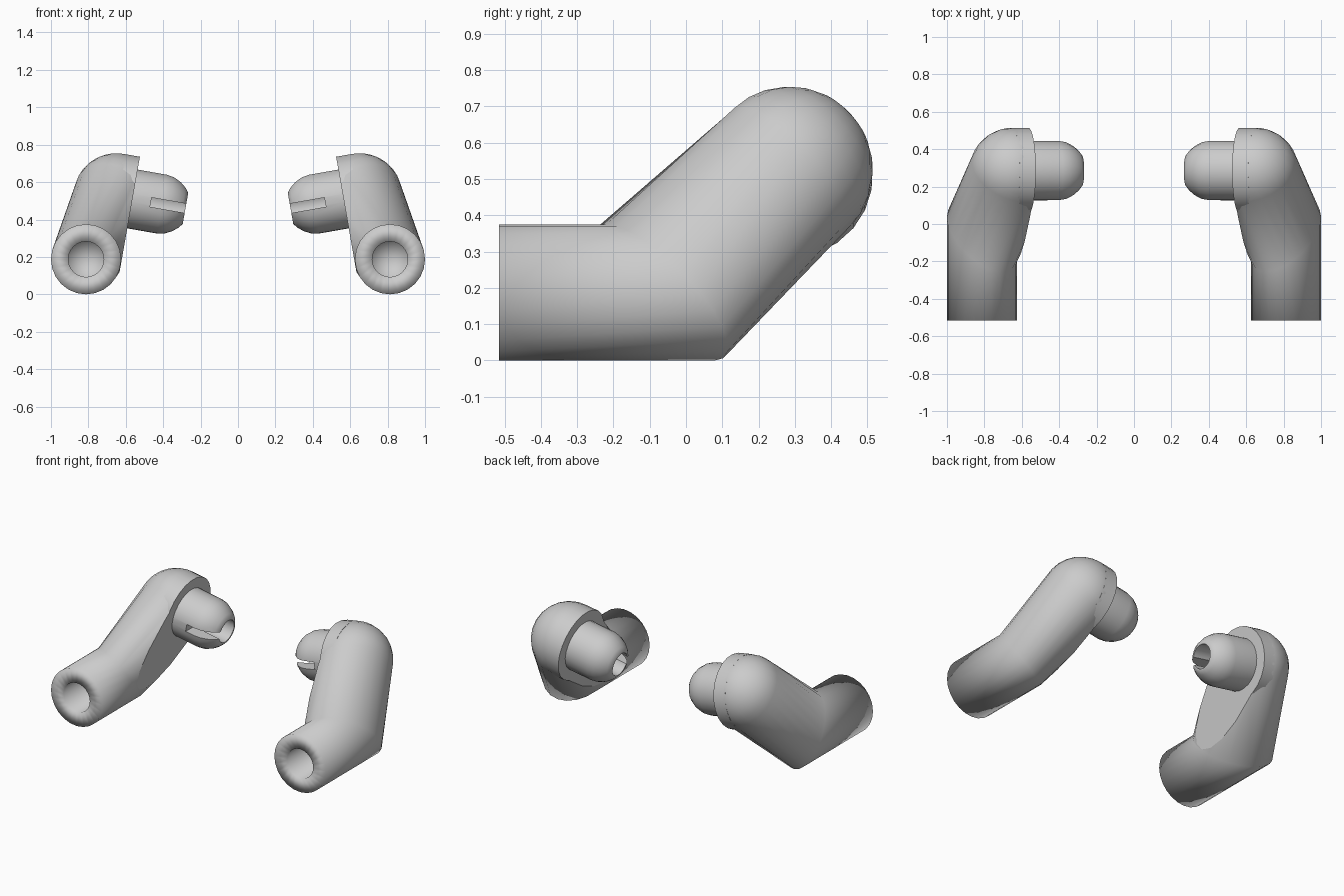
import bpy, bmesh, math
from mathutils import Vector

cube = bpy.data.objects.get("Cube")
if cube:
    bpy.data.objects.remove(cube, do_unlink=True)

grey = bpy.data.materials.new("plain grey")
grey.use_nodes = True
grey.diffuse_color = (0.6, 0.6, 0.6, 1)
grey.node_tree.nodes["Principled BSDF"].inputs["Base Color"].default_value = (0.6, 0.6, 0.6, 1)

SIDES = 24
ANGLES = [2 * math.pi * i / SIDES for i in range(SIDES)]
FORWARD = Vector((0, 1, 0))
WRIST = Vector((0.8125, -0.515, 0.1875))      # centre of the open wrist end
ELBOW = Vector((0.8125, -0.07, 0.1875))
SHOULDER = Vector((0.65, 0.285, 0.525))
INWARD = Vector((-math.cos(math.radians(10)), 0, -math.sin(math.radians(10))))
FACE = SHOULDER + INWARD * 0.087              # centre of the flat inner face
ARM_R, SHOULDER_R = 0.1875, 0.23


def ring(centre, radius, axis=FORWARD):
    turn = FORWARD.rotation_difference(axis)
    return [centre + turn @ Vector((math.cos(a), 0, math.sin(a))) * radius for a in ANGLES]


def loft(rings):
    """Skin a list of rings; zero-radius rings collapse to poles."""
    bm = bmesh.new()
    rows = [[bm.verts.new(p) for p in r] for r in rings]
    for lo, hi in zip(rows, rows[1:]):
        for i in range(SIDES):
            j = (i + 1) % SIDES
            bm.faces.new((lo[i], lo[j], hi[j], hi[i]))
    bmesh.ops.remove_doubles(bm, verts=bm.verts, dist=1e-5)
    bmesh.ops.recalc_face_normals(bm, faces=bm.faces)
    for f in bm.faces:
        f.smooth = True
    return bm


def make(name, bm):
    mesh = bpy.data.meshes.new(name)
    bm.to_mesh(mesh)
    bm.free()
    mesh.materials.append(grey)
    obj = bpy.data.objects.new(name, mesh)
    bpy.context.collection.objects.link(obj)
    return obj


def mirror(obj):
    mod = obj.modifiers.new("other side", "MIRROR")
    mod.use_mirror_merge = False


def sharpen(obj, degrees):
    bpy.ops.object.select_all(action="DESELECT")
    obj.select_set(True)
    bpy.context.view_layer.objects.active = obj
    bpy.ops.object.shade_smooth_by_angle(angle=math.radians(degrees))


# Arm: wrist socket, forearm, mitred elbow, upper arm and domed shoulder
upper = (SHOULDER - ELBOW).normalized()
elbow_ring = ring(ELBOW, ARM_R)
for p in elbow_ring:
    p.y += 0.58 * (p.x - ELBOW.x) - 0.8 * (p.z - ELBOW.z)
socket_floor = WRIST + FORWARD * 0.22
rings = [ring(socket_floor, 0), ring(socket_floor, 0.095), ring(WRIST, 0.095),
         ring(WRIST, ARM_R), elbow_ring]
DOME = 7
for k in range(DOME + 1):
    a = math.pi / 2 * k / DOME
    rings.append(ring(SHOULDER + upper * SHOULDER_R * math.sin(a),
                      SHOULDER_R * math.cos(a), upper))
bm = loft(rings)

# Flat inner face of the upper arm
cut = bmesh.ops.bisect_plane(bm, geom=bm.verts[:] + bm.edges[:] + bm.faces[:],
                             plane_co=FACE, plane_no=INWARD, clear_outer=True)
rim = [e for e in bm.edges if e.is_boundary]
filled = bmesh.ops.holes_fill(bm, edges=rim, sides=0)
for f in filled["faces"]:
    f.smooth = False
    for e in f.edges:
        e.smooth = False
bmesh.ops.recalc_face_normals(bm, faces=bm.faces)
mirror(make("arm", bm))

# Short round shoulder drum behind the flat face
drum = make("shoulder_drum", loft([ring(SHOULDER, 0, INWARD), ring(SHOULDER, SHOULDER_R, INWARD),
                                   ring(FACE, SHOULDER_R, INWARD), ring(FACE, 0, INWARD)]))
sharpen(drum, 40)
mirror(drum)

# Hollow rounded peg: (distance from flat face, radius)
profile = [(-0.03, 0), (-0.03, 0.16), (0.16, 0.16), (0.2, 0.153), (0.24, 0.133),
           (0.27, 0.108), (0.288, 0.085), (0.288, 0.075), (0.1, 0.075), (0.1, 0)]
peg = make("shoulder_peg", loft([ring(FACE + INWARD * t, r, INWARD) for t, r in profile]))
sharpen(peg, 40)

# Slot in the front of the peg
bm = bmesh.new()
bmesh.ops.create_cube(bm, size=1)
bmesh.ops.scale(bm, vec=(0.24, 0.2, 0.05), verts=bm.verts)
slot = make("slot_cutter", bm)
slot.rotation_euler.y = -math.radians(10)
slot.location = FACE + INWARD * 0.22 - FORWARD * 0.1
slot.hide_render = True
slot.hide_viewport = True
saw = peg.modifiers.new("slot", "BOOLEAN")
saw.operation = "DIFFERENCE"
saw.solver = "EXACT"
saw.object = slot
mirror(peg)
